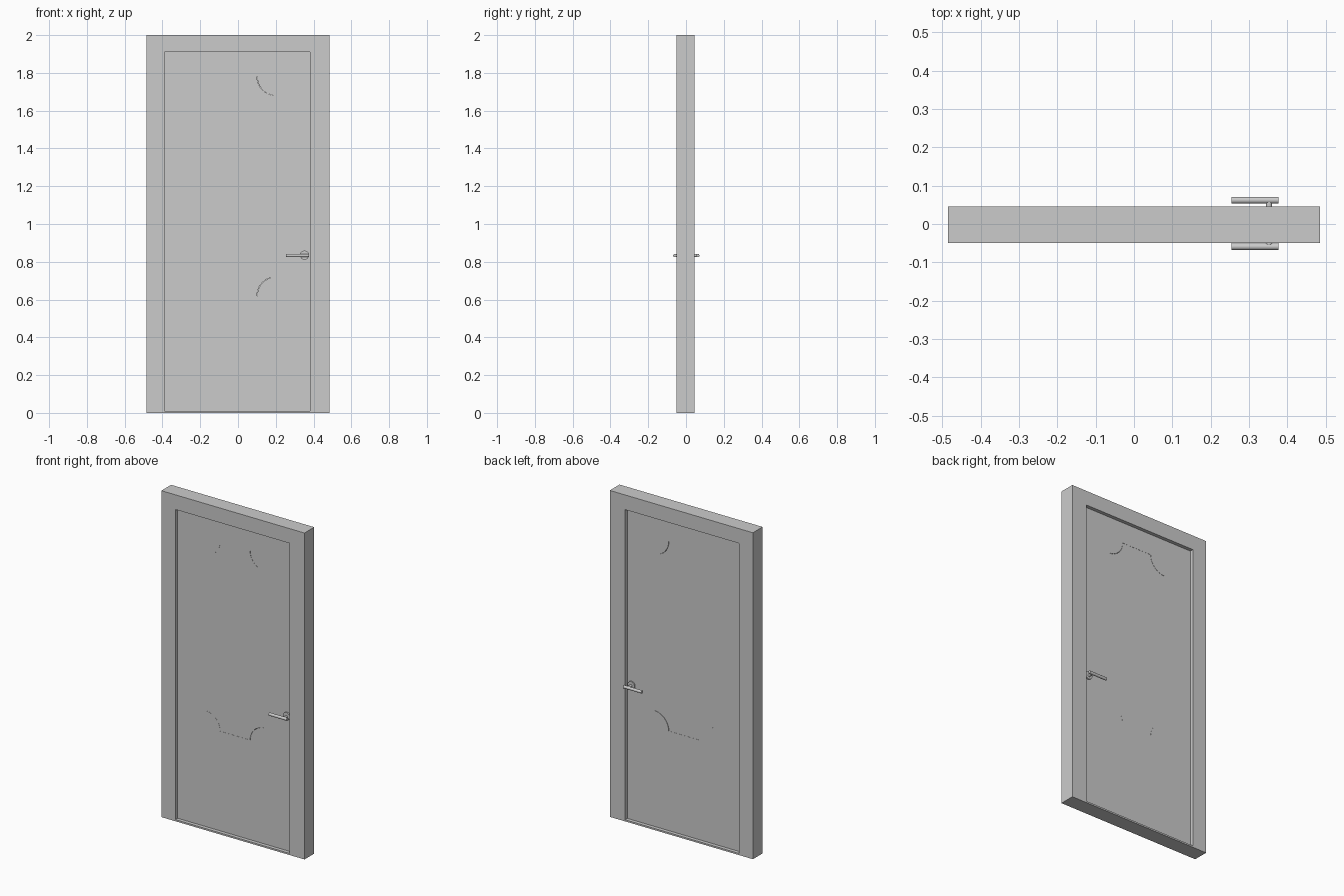
import bpy, bmesh, math

if "Cube" in bpy.data.objects:
    bpy.data.objects.remove(bpy.data.objects["Cube"])

Y0, Y1 = -0.049, 0.045          # frame front and back
L0, L1 = -0.027, 0.023          # door leaf front and back


def make_object(name, bm):
    bmesh.ops.recalc_face_normals(bm, faces=bm.faces)
    mesh = bpy.data.meshes.new(name)
    bm.to_mesh(mesh)
    bm.free()
    ob = bpy.data.objects.new(name, mesh)
    bpy.context.collection.objects.link(ob)
    return ob


def rect(x0, x1, z0, z1):
    return [(x0, z0), (x1, z0), (x1, z1), (x0, z1)]


def prism(name, outline, y0, y1):
    """Extrude an x-z outline between two y planes."""
    bm = bmesh.new()
    face = bm.faces.new([bm.verts.new((x, y0, z)) for x, z in outline])
    ext = bmesh.ops.extrude_face_region(bm, geom=[face])["geom"]
    for v in ext:
        if isinstance(v, bmesh.types.BMVert):
            v.co.y = y1
    return make_object(name, bm)


def ring(name, outer, inner, y0, y1):
    """Mitred frame between two matching outlines."""
    bm = bmesh.new()
    loops = [[bm.verts.new((x, y, z)) for x, z in o]
             for o, y in ((outer, y0), (inner, y0), (inner, y1), (outer, y1))]
    n = len(outer)
    for k in range(4):
        a, b = loops[k], loops[(k + 1) % 4]
        for i in range(n):
            j = (i + 1) % n
            bm.faces.new((a[i], a[j], b[j], b[i]))
    return make_object(name, bm)


def scalloped(x0, x1, z0, z1, r, steps=10):
    """Rectangle with concave quarter-round corners."""
    pts = []
    for cx, cz, start in ((x1, z0, 180), (x1, z1, 270), (x0, z1, 0), (x0, z0, 90)):
        for i in range(steps + 1):
            a = math.radians(start - 90 * i / steps)
            pts.append((cx + r * math.cos(a), cz + r * math.sin(a)))
    return pts


def cylinder(name, loc, radius, length, rot):
    bpy.ops.mesh.primitive_cylinder_add(vertices=32, radius=radius, depth=length,
                                        location=loc, rotation=rot)
    ob = bpy.context.object
    ob.name = name
    bpy.ops.object.shade_smooth_by_angle()
    return ob


# Frame with threshold
ring("door_frame", rect(-0.485, 0.485, 0, 2), rect(-0.39, 0.382, 0.01, 1.91), Y0, Y1)

# Leaf with a scalloped opening
leaf = prism("door_leaf", rect(-0.39, 0.382, 0.01, 1.91), L0, L1)
cutter = prism("panel_cutter", scalloped(-0.202, 0.202, 0.62, 1.78, 0.1), -0.1, 0.1)
cutter.hide_render = True
cutter.hide_set(True)
cut = leaf.modifiers.new("panel_opening", "BOOLEAN")
cut.operation = 'DIFFERENCE'
cut.solver = 'EXACT'
cut.object = cutter

# Inset panel, almost flush with the leaf
prism("inset_panel", scalloped(-0.202, 0.2, 0.62, 1.78, 0.1), L0 + 0.001, L1 - 0.001)

# Lever handles on both faces
turn_y = (math.pi / 2, 0, 0)
for side, surface, lever_y in (("front", L0, -0.059), ("back", L1, 0.062)):
    s = -1 if side == "front" else 1
    cylinder(side + "_handle_rose", (0.352, surface + s * 0.004, 0.835), 0.024, 0.008, turn_y)
    cylinder(side + "_handle_neck", (0.352, (surface + lever_y) / 2, 0.833), 0.008,
             abs(lever_y - surface), turn_y)
    cylinder(side + "_handle_lever", (0.315, lever_y, 0.833), 0.009, 0.122,
             (0, math.pi / 2, 0))
